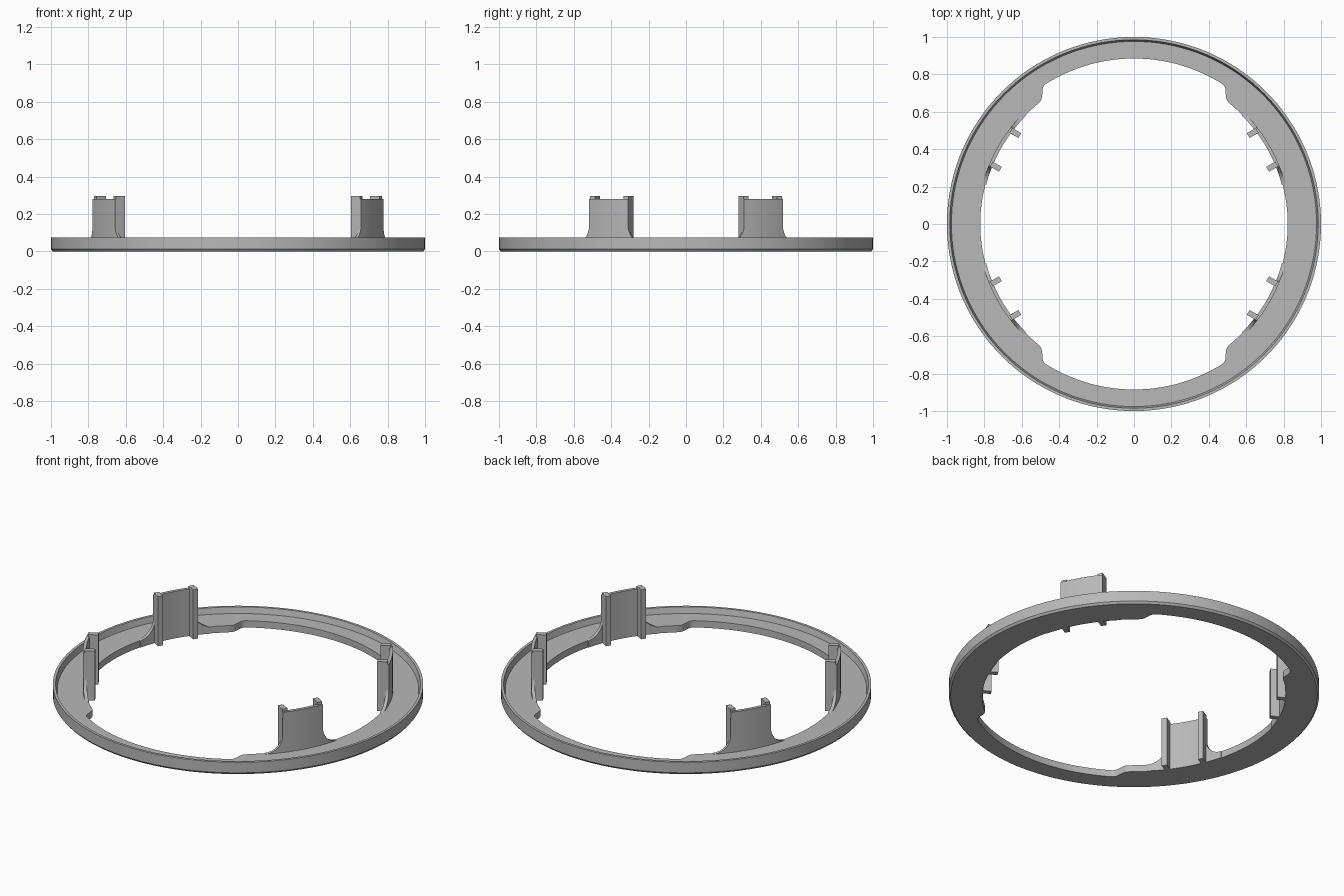
import bpy, bmesh, math

cube = bpy.data.objects.get("Cube")
if cube:
    bpy.data.objects.remove(cube, do_unlink=True)

grey = bpy.data.materials.new("plain grey")
grey.use_nodes = True
colour = (0.48, 0.48, 0.48, 1)
grey.diffuse_color = colour
grey.node_tree.nodes["Principled BSDF"].inputs["Base Color"].default_value = colour


def finish(bm, name):
    bmesh.ops.recalc_face_normals(bm, faces=bm.faces)
    mesh = bpy.data.meshes.new(name)
    bm.to_mesh(mesh)
    bm.free()
    mesh.materials.append(grey)
    obj = bpy.data.objects.new(name, mesh)
    bpy.context.collection.objects.link(obj)
    bpy.ops.object.select_all(action="DESELECT")
    obj.select_set(True)
    bpy.context.view_layer.objects.active = obj
    bpy.ops.object.shade_smooth_by_angle(angle=math.radians(30))
    return obj


def loft(sections, name, closed):
    """Skin a row of equal-length cross-sections."""
    bm = bmesh.new()
    rows = [[bm.verts.new(p) for p in s] for s in sections]
    count, n = len(rows), len(rows[0])
    for i in range(count if closed else count - 1):
        a, b = rows[i], rows[(i + 1) % count]
        for j in range(n):
            k = (j + 1) % n
            bm.faces.new((a[j], a[k], b[k], b[j]))
    if not closed:
        bm.faces.new(rows[0])
        bm.faces.new(rows[-1])
    return finish(bm, name)


def polar(radius, angle, z):
    return (radius * math.cos(angle), radius * math.sin(angle), z)


# Ring: narrow opening at the sides, wider at front and back
NARROW, WIDE, FLOOR = 0.822, 0.885, 0.04
quarter = [(i * 2.5, NARROW) for i in range(21)]
quarter += [(52.7, 0.825), (53.6, 0.832), (54.2, 0.84), (55.8, 0.87),
            (56.6, 0.88), (57.5, WIDE), (58.7, WIDE)]
quarter += [(60 + i * 2.5, WIDE) for i in range(13)]
half = quarter + [(180 - a, r) for a, r in reversed(quarter[:-1])]
full = half[:-1] + [(a + 180, r) for a, r in half[:-1]]
sections = []
for degrees, inner in full:
    profile = [(inner, 0), (inner, FLOOR), (0.976, FLOOR), (0.985, 0.075),
               (1, 0.075), (1, 0.012), (0.99, 0)]
    sections.append([polar(r, math.radians(degrees), z) for r, z in profile])
loft(sections, "ring", True)

# Clip plates: curved uprights with filleted feet, each carrying two ribs
HALF, FILLET, TOP = 0.12, 0.1, 0.28
R_IN, R_OUT = 0.818, 0.837


def plate_height(s):
    s = abs(s)
    if s <= HALF:
        return TOP
    d = HALF + FILLET - s
    return FLOOR + FILLET - math.sqrt(max(0, FILLET ** 2 - d ** 2))


side = [HALF * i / 6 for i in range(7)]
side += [HALF + FILLET * (1 - math.cos(math.radians(t))) + 0.0003
         for t in range(0, 91, 10)]
steps = [-s for s in reversed(side[1:])] + side

places = {"back_left": 30, "back_right": 150, "front_right": 210, "front_left": 330}
for place, degrees in places.items():
    angle = math.radians(degrees)
    sections = []
    for s in steps:
        a, z = angle + s / R_OUT, plate_height(s)
        sections.append([polar(R_IN, a, 0), polar(R_IN, a, z),
                         polar(R_OUT, a, z), polar(R_OUT, a, 0)])
    loft(sections, "clip_plate_" + place, False)

    for label, sign in (("a", -1), ("b", 1)):
        bm = bmesh.new()
        bmesh.ops.create_cube(bm, size=1)
        for v in bm.verts:
            r = 0.793 + v.co.x * 0.056
            t = sign * 0.104 + v.co.y * 0.03
            z = (v.co.z + 0.5) * 0.295
            v.co = (r * math.cos(angle) - t * math.sin(angle),
                    r * math.sin(angle) + t * math.cos(angle), z)
        finish(bm, "clip_rib_" + place + "_" + label)
